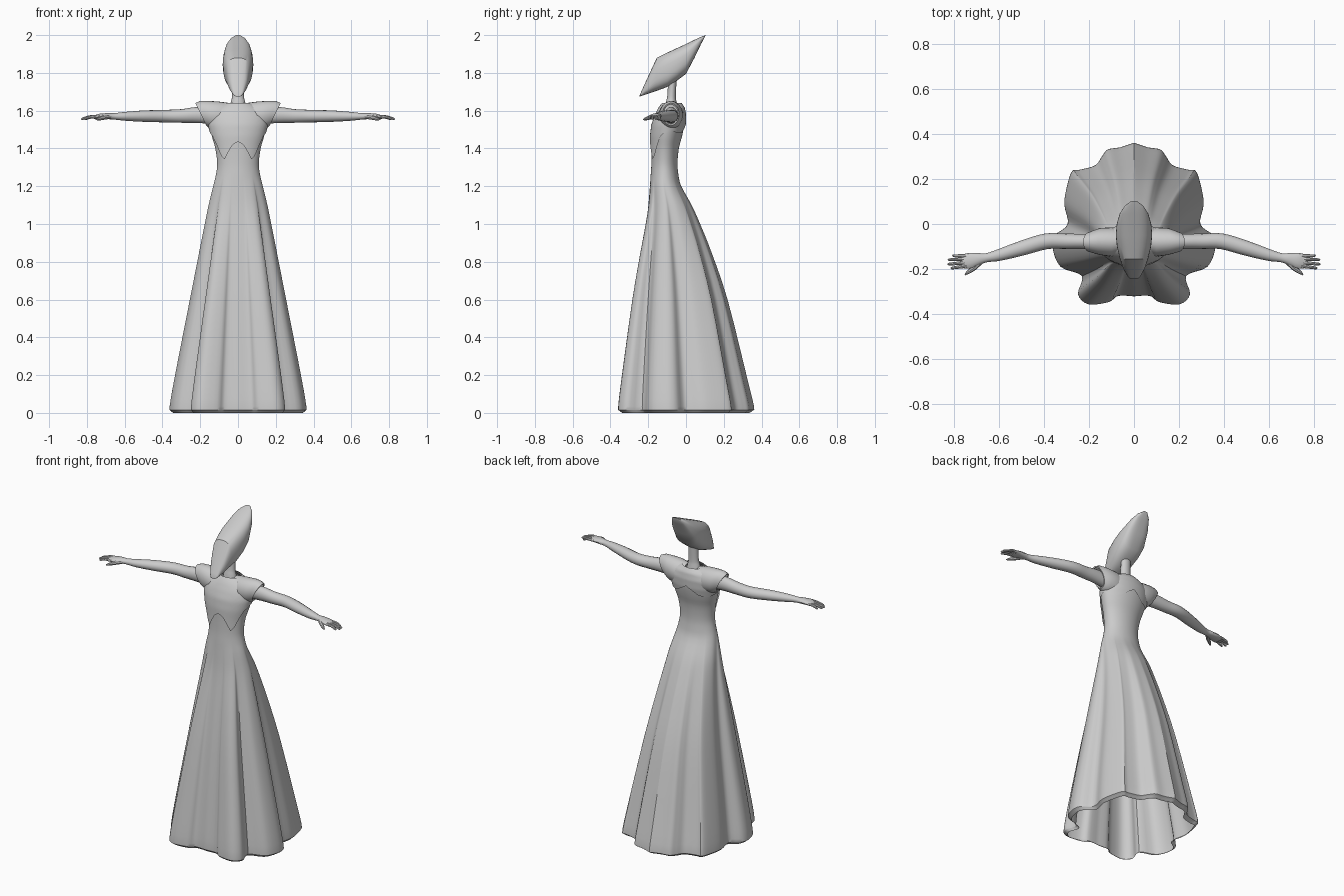
import bpy, bmesh, math
from mathutils import Vector

if "Cube" in bpy.data.objects:
    bpy.data.objects.remove(bpy.data.objects["Cube"])


def loft(name, rings, cap_start=False, cap_end=False, mirror=False):
    """Skin a list of closed rings into one mesh object."""
    bm = bmesh.new()
    rows = [[bm.verts.new(p) for p in ring] for ring in rings]
    n = len(rows[0])
    for a, b in zip(rows, rows[1:]):
        for i in range(n):
            j = (i + 1) % n
            bm.faces.new((a[i], a[j], b[j], b[i]))
    if cap_start:
        bm.faces.new(rows[0][::-1])
    if cap_end:
        bm.faces.new(rows[-1])
    bmesh.ops.recalc_face_normals(bm, faces=bm.faces)
    me = bpy.data.meshes.new(name)
    bm.to_mesh(me)
    bm.free()
    ob = bpy.data.objects.new(name, me)
    bpy.context.collection.objects.link(ob)
    if mirror:
        ob.modifiers.new("Mirror", 'MIRROR').use_mirror_merge = False
    return ob


def smooth_path(pts, steps):
    """Catmull-Rom resampling of tuples of any size."""
    out = []
    for i in range(len(pts) - 1):
        p0, p1 = pts[max(i - 1, 0)], pts[i]
        p2, p3 = pts[i + 1], pts[min(i + 2, len(pts) - 1)]
        for s in range(steps):
            t = s / steps
            out.append(tuple(0.5 * (2 * b + (c - a) * t + (2 * a - 5 * b + 4 * c - d) * t * t
                                    + (3 * b - a - 3 * c + d) * t ** 3)
                             for a, b, c, d in zip(p0, p1, p2, p3)))
    return out + [pts[-1]]


def tube(name, pts, n=16, up=(0, 0, 1), steps=4, mirror=True):
    """Path of (x, y, z, half width, half height) turned into a limb."""
    path = smooth_path(pts, steps)
    rings = []
    for i, (x, y, z, w, h) in enumerate(path):
        a, b = path[max(i - 1, 0)], path[min(i + 1, len(path) - 1)]
        t = (Vector(b[:3]) - Vector(a[:3])).normalized()
        side = t.cross(Vector(up)).normalized()
        top = side.cross(t)
        rings.append([Vector((x, y, z)) + side * w * math.cos(k * math.tau / n)
                      + top * h * math.sin(k * math.tau / n) for k in range(n)])
    return loft(name, rings, True, True, mirror)


def lerp(a, b, t):
    return a + (b - a) * t


# Gown: half outline of the pleated hem, mirrored to a full ring
half = [(0, -.32), (.07, -.318), (.11, -.345), (.2, -.355), (.245, -.31), (.228, -.23),
        (.32, -.19), (.355, -.11), (.345, -.05), (.29, 0), (.305, .09), (.29, .18),
        (.27, .235), (.24, .24), (.17, .26), (.14, .30), (.115, .33), (.06, .34), (0, .36)]
hem = smooth_path(half, 4)
hem = hem + [(-x, y) for x, y in hem[-2:0:-1]]

# z, half width, front y, back y, fold strength
levels = [(0, .34, -.34, .335, 1), (.012, .355, -.355, .353, 1), (.035, .36, -.362, .36, 1),
          (.2, .332, -.343, .32, .97), (.6, .255, -.29, .22, .85), (.85, .207, -.248, .135, .7),
          (1.0, .178, -.22, .075, .5), (1.1, .158, -.203, .03, .3), (1.2, .133, -.192, -.025, .1),
          (1.26, .117, -.187, -.04, 0), (1.32, .11, -.183, -.045, 0), (1.4, .12, -.182, -.038, 0),
          (1.46, .137, -.182, -.022, 0), (1.52, .15, -.175, -.01, 0), (1.57, .148, -.157, -.008, 0),
          (1.61, .115, -.137, -.015, 0), (1.635, .06, -.118, -.032, 0)]


def gown_ring(z, rx, yf, yb, fold):
    cy, ry = (yf + yb) / 2, (yb - yf) / 2
    ring = []
    for x, y in hem:
        a = math.atan2(x, -y)
        ring.append((rx * lerp(math.sin(a), x / .355, fold),
                     cy + ry * lerp(-math.cos(a), y / .36, fold), z))
    return ring


loft("gown", [gown_ring(*l) for l in smooth_path(levels, 3)])


# Bodice overlay: shell over the chest with a pointed lower edge
def body_at(z):
    for a, b in zip(levels, levels[1:]):
        if z <= b[0]:
            t = (z - a[0]) / (b[0] - a[0])
            return [lerp(p, q, t) for p, q in zip(a, b)]
    return list(levels[-1])


edge = [(0, 1.43), (12, 1.415), (36, 1.335), (48, 1.36), (68, 1.46), (95, 1.495),
        (125, 1.475), (150, 1.48), (180, 1.53)]


def edge_height(deg):
    for (a, za), (b, zb) in zip(edge, edge[1:]):
        if deg <= b:
            return lerp(za, zb, (deg - a) / (b - a))
    return edge[-1][1]


rings = []
for k in range(17):
    ring = []
    for i in range(80):
        a = i * math.tau / 80
        deg = min(math.degrees(a), 360 - math.degrees(a))
        z = lerp(edge_height(deg), 1.635, k / 16)
        _, rx, yf, yb, _ = body_at(z)
        off = .009
        ring.append(((rx + off) * math.sin(a),
                     (yf + yb) / 2 - ((yb - yf) / 2 + off) * math.cos(a), z + .006))
    rings.append(ring)
loft("bodice", rings)

# Cap sleeves: (top x, top z, bottom x, bottom z, front y, back y)
sleeve = [(.04, 1.64, .05, 1.5, -.125, -.025), (.10, 1.648, .10, 1.5, -.145, -.015),
          (.16, 1.652, .14, 1.505, -.138, -.018), (.20, 1.651, .158, 1.512, -.13, -.028),
          (.226, 1.64, .168, 1.522, -.124, -.036), (.222, 1.632, .166, 1.53, -.117, -.043)]
rings = []
for xt, zt, xb, zb, yf, yb in sleeve:
    ring = []
    for i in range(24):
        a = i * math.tau / 24
        t = (1 + math.cos(a)) / 2
        ring.append((lerp(xb, xt, t), (yf + yb) / 2 + (yb - yf) / 2 * math.sin(a), lerp(zb, zt, t)))
    rings.append(ring)
loft("cap_sleeves", rings, mirror=True)

# Arms and palms
tube("arms", [(.13, -.08, 1.575, .034, .045), (.22, -.078, 1.577, .034, .042),
              (.30, -.077, 1.572, .034, .036), (.39, -.077, 1.571, .035, .033),
              (.50, -.108, 1.571, .033, .03), (.60, -.138, 1.57, .026, .023),
              (.655, -.15, 1.57, .02, .017), (.69, -.155, 1.571, .026, .016),
              (.73, -.163, 1.57, .034, .014), (.762, -.167, 1.565, .031, .01)])

# Fingers and thumb: base to tip
digits = [(.745, -.143, .808, -.141), (.75, -.157, .828, -.159), (.75, -.172, .83, -.179),
          (.745, -.186, .815, -.197)]
for i, (x0, y0, x1, y1) in enumerate(digits):
    tube(f"finger_{i + 1}", [(x0, y0, 1.568, .009, .01), (lerp(x0, x1, .5), lerp(y0, y1, .5), 1.567, .0075, .008),
                             (lerp(x0, x1, .92), lerp(y0, y1, .92), 1.557, .006, .006),
                             (x1, y1, 1.555, .002, .002)], 8, steps=2)
tube("thumb", [(.68, -.165, 1.568, .012, .012), (.71, -.195, 1.563, .011, .011),
               (.735, -.212, 1.557, .009, .009), (.752, -.226, 1.553, .003, .003)], 8, steps=2)

# Neck
tube("neck", [(0, -.078, 1.60, .05, .036), (0, -.078, 1.645, .038, .028),
              (0, -.076, 1.68, .031, .023), (0, -.072, 1.77, .03, .022)], 20, (0, 1, 0), mirror=False)

# Head: swept-back faceted wedge, slices (y, bottom z, top z, half width)
head = [(-.245, 1.675, 1.682, .016), (-.235, 1.678, 1.705, .027), (-.2, 1.69, 1.782, .047),
        (-.155, 1.705, 1.88, .063), (-.1, 1.725, 1.907, .076), (-.05, 1.757, 1.93, .081),
        (0, 1.795, 1.953, .077), (.045, 1.88, 1.975, .064), (.08, 1.953, 1.991, .042),
        (.103, 1.997, 2.0, .012)]
rings = []
for y, zb, zt, w in head:
    ring = []
    for i in range(32):
        c, s = math.cos(i * math.tau / 32), math.sin(i * math.tau / 32)
        ring.append((w * math.copysign(abs(c) ** .75, c), y,
                     (zb + zt) / 2 + (zt - zb) / 2 * math.copysign(abs(s) ** .75, s)))
    rings.append(ring)
loft("head", rings, True, True)

# Smooth shading with sharp creases kept
for ob in bpy.context.collection.objects:
    ob.select_set(True)
    bpy.context.view_layer.objects.active = ob
bpy.ops.object.shade_smooth_by_angle(angle=math.radians(32))
